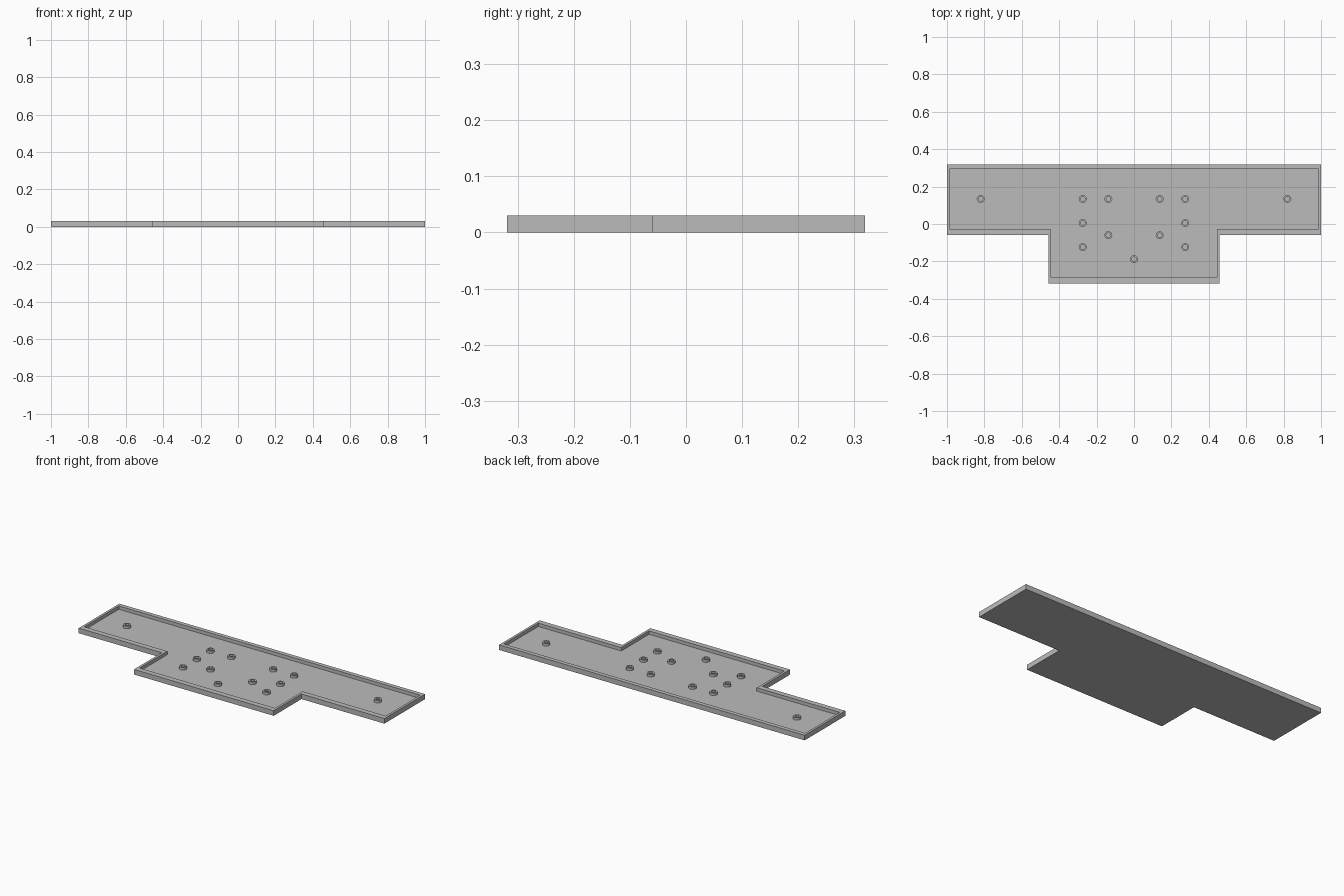
import bpy
import bmesh
from math import cos, sin, tau

cube = bpy.data.objects.get("Cube")
if cube:
    bpy.data.objects.remove(cube, do_unlink=True)

HEIGHT, FLOOR, STUD_TOP = 0.03, 0.01, 0.025

grey = bpy.data.materials.new("plain grey")
grey.use_nodes = True
grey.diffuse_color = (0.5, 0.5, 0.5, 1)
grey.node_tree.nodes["Principled BSDF"].inputs["Base Color"].default_value = (0.5, 0.5, 0.5, 1)


def make_object(name, bm):
    bmesh.ops.recalc_face_normals(bm, faces=bm.faces)
    mesh = bpy.data.meshes.new(name)
    bm.to_mesh(mesh)
    bm.free()
    mesh.materials.append(grey)
    obj = bpy.data.objects.new(name, mesh)
    bpy.context.collection.objects.link(obj)
    return obj


def t_outline(wing, stem, back, step, front):
    """Mirrored T-shaped outline, from the right half."""
    half = [(stem, front), (stem, step), (wing, step), (wing, back)]
    return half + [(-x, y) for x, y in reversed(half)]


def ring(bm, points, z):
    return [bm.verts.new((x, y, z)) for x, y in points]


def bridge(bm, a, b):
    for i in range(len(a)):
        j = (i + 1) % len(a)
        bm.faces.new((a[i], a[j], b[j], b[i]))


# Tray: T-shaped floor with a raised rim
outer = t_outline(1.0, 0.457, 0.319, -0.06, -0.319)
inner = t_outline(0.986, 0.443, 0.294, -0.028, -0.287)
bm = bmesh.new()
loops = [ring(bm, outer, 0), ring(bm, outer, HEIGHT),
         ring(bm, inner, HEIGHT), ring(bm, inner, FLOOR)]
for lower, upper in zip(loops, loops[1:]):
    bridge(bm, lower, upper)
bm.faces.new(loops[0])
bm.faces.new(loops[-1])
make_object("tray", bm)


# Hollow mounting studs standing on the floor
def circle(x, y, radius, sides=24):
    return [(x + radius * cos(tau * i / sides), y + radius * sin(tau * i / sides))
            for i in range(sides)]


def add_stud(x, y):
    bm = bmesh.new()
    wide, narrow = circle(x, y, 0.021), circle(x, y, 0.012)
    loops = [ring(bm, wide, FLOOR), ring(bm, wide, STUD_TOP),
             ring(bm, narrow, STUD_TOP), ring(bm, narrow, FLOOR)]
    for lower, upper in zip(loops, loops[1:]):
        bridge(bm, lower, upper)
    stud = make_object("mounting_stud", bm)
    bpy.ops.object.select_all(action="DESELECT")
    stud.select_set(True)
    bpy.context.view_layer.objects.active = stud
    bpy.ops.object.shade_smooth_by_angle()


paired = [(0.82, 0.134), (0.274, 0.134), (0.137, 0.134),
          (0.274, 0.005), (0.137, -0.06), (0.274, -0.124)]
for x, y in paired:
    add_stud(x, y)
    add_stud(-x, y)
add_stud(0, -0.188)
